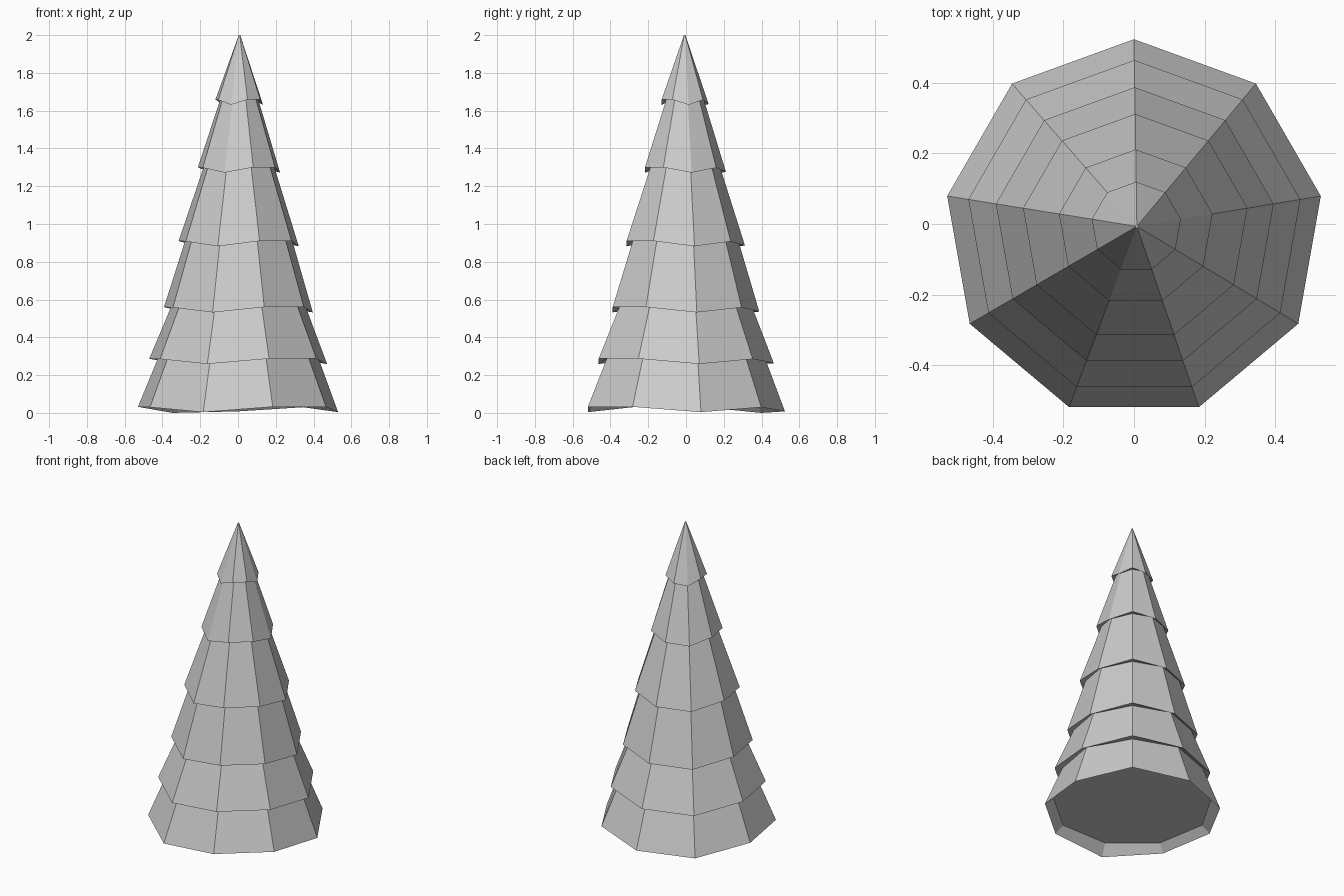
import bpy, bmesh, math

if "Cube" in bpy.data.objects:
    bpy.data.objects.remove(bpy.data.objects["Cube"])

SIDES = 9
# rim radius, rim base height, radius where the tier tucks under the next one
TIERS = [
    (0.538, 0.000, 0.432),
    (0.478, 0.255, 0.362),
    (0.400, 0.528, 0.288),
    (0.323, 0.878, 0.190),
    (0.221, 1.268, 0.102),
    (0.128, 1.627, 0.004),
]
# uneven droop of the branch tips, clockwise from the back
DROOP = [0.008, 0.03, 0.004, 0.032, 0.032, 0.004, 0.03, 0.032, 0.0]


def ring(bm, radius, z, uneven=False):
    # the trunk axis leans very slightly towards the tip
    t = z / 2
    cx, cy = 0.008 * t, -0.014 + 0.007 * t
    verts = []
    for k in range(SIDES):
        a = math.pi / 2 - 2 * math.pi * k / SIDES
        verts.append(bm.verts.new((cx + radius * math.cos(a),
                                   cy + radius * math.sin(a),
                                   z + (DROOP[k] if uneven else 0))))
    return verts


def bridge(bm, low, high):
    for k in range(SIDES):
        n = (k + 1) % SIDES
        bm.faces.new((low[k], low[n], high[n], high[k]))


bm = bmesh.new()

# recessed underside
previous = ring(bm, 0.485, 0.075)
bm.faces.new(previous)

# stacked tiers: underside to rim, then slope up to the next tier
for i, (rim_r, rim_z, top_r) in enumerate(TIERS):
    rim = ring(bm, rim_r, rim_z, True)
    bridge(bm, previous, rim)
    top_z = TIERS[i + 1][1] + 0.033 if i + 1 < len(TIERS) else 2.0
    previous = ring(bm, top_r, top_z)
    bridge(bm, rim, previous)

# blunt tip
bm.faces.new(previous)

bmesh.ops.recalc_face_normals(bm, faces=bm.faces)
mesh = bpy.data.meshes.new("tree_foliage")
bm.to_mesh(mesh)
bm.free()
tree = bpy.data.objects.new("tree_foliage", mesh)
bpy.context.collection.objects.link(tree)
